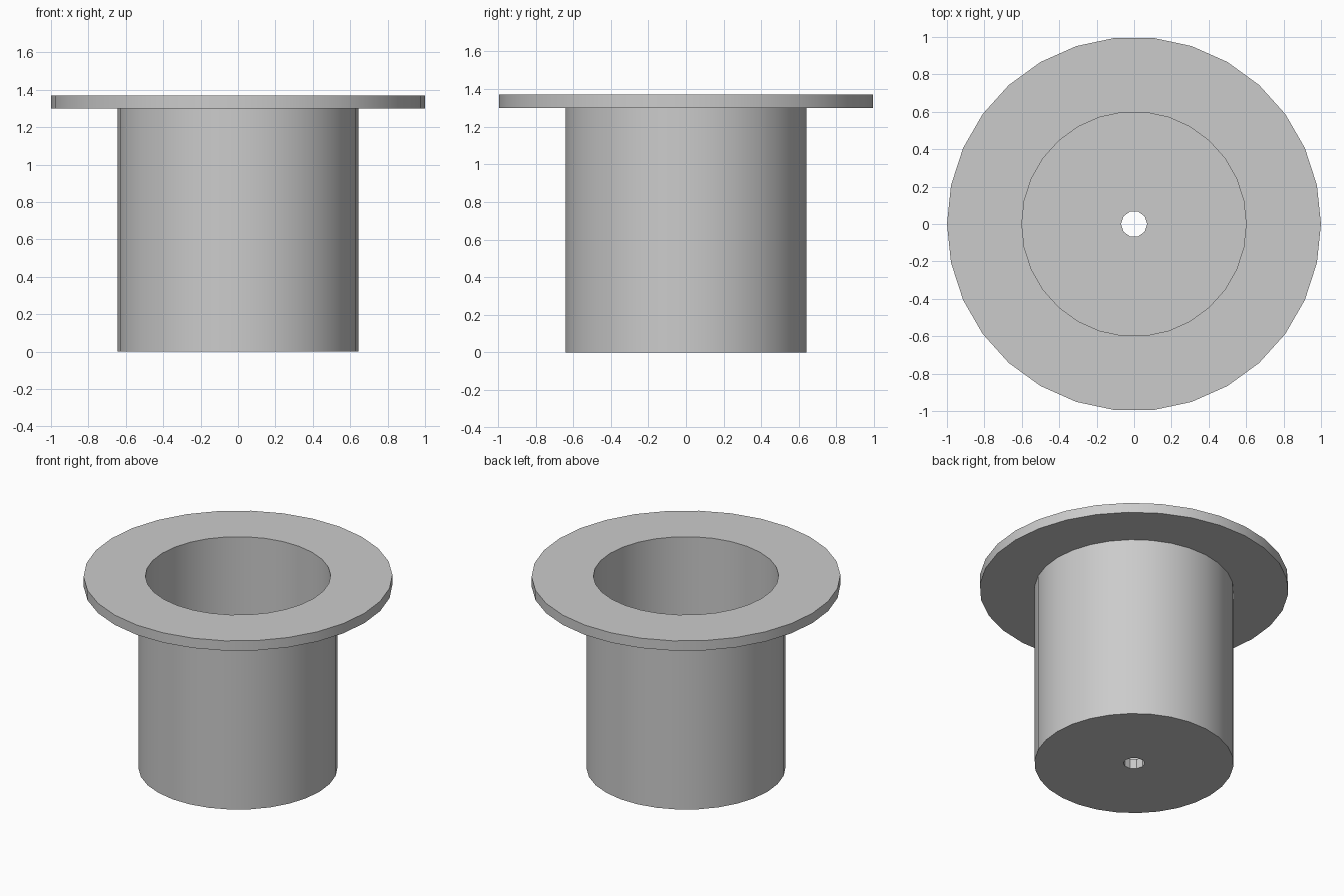
import bpy
import bmesh
from math import cos, sin, tau, radians

cube = bpy.data.objects.get("Cube")
if cube:
    bpy.data.objects.remove(cube, do_unlink=True)

# Main dimensions
SIDES, HOLE_SIDES = 30, 10
FLANGE_R, BODY_R, BORE_R, HOLE_R = 1.0, 0.645, 0.6, 0.07
TOP, FLANGE_Z, FLOOR_Z = 1.37, 1.30, 0.07

grey = bpy.data.materials.new("plain_grey")
grey.use_nodes = True
colour = (0.6, 0.6, 0.6, 1.0)
grey.diffuse_color = colour
grey.node_tree.nodes["Principled BSDF"].inputs["Base Color"].default_value = colour

bm = bmesh.new()


def ring(radius, z, sides=SIDES):
    return [bm.verts.new((radius * cos(tau * i / sides), radius * sin(tau * i / sides), z))
            for i in range(sides)]


def band(a, b):
    """Join two rings, even when one has a multiple of the other's sides."""
    n = min(len(a), len(b))
    ka, kb = len(a) // n, len(b) // n
    for i in range(n):
        arc_a = [a[(i * ka + j) % len(a)] for j in range(ka + 1)]
        arc_b = [b[(i * kb + j) % len(b)] for j in range(kb + 1)]
        bm.faces.new(arc_a + arc_b[::-1])


# Closed section: hole, underside, outer wall, flange, bore, inner floor
rings = [
    ring(HOLE_R, 0, HOLE_SIDES),
    ring(BODY_R, 0),
    ring(BODY_R, FLANGE_Z),
    ring(FLANGE_R, FLANGE_Z),
    ring(FLANGE_R, TOP),
    ring(BORE_R, TOP),
    ring(BORE_R, FLOOR_Z),
    ring(HOLE_R, FLOOR_Z, HOLE_SIDES),
]
for lower, upper in zip(rings, rings[1:] + rings[:1]):
    band(lower, upper)
bmesh.ops.recalc_face_normals(bm, faces=bm.faces)

mesh = bpy.data.meshes.new("flanged_cup")
bm.to_mesh(mesh)
bm.free()
mesh.materials.append(grey)
cup = bpy.data.objects.new("flanged_cup", mesh)
bpy.context.collection.objects.link(cup)

# Smooth round walls, crisp rims
bpy.ops.object.select_all(action="DESELECT")
cup.select_set(True)
bpy.context.view_layer.objects.active = cup
bpy.ops.object.shade_smooth_by_angle(angle=radians(30))
